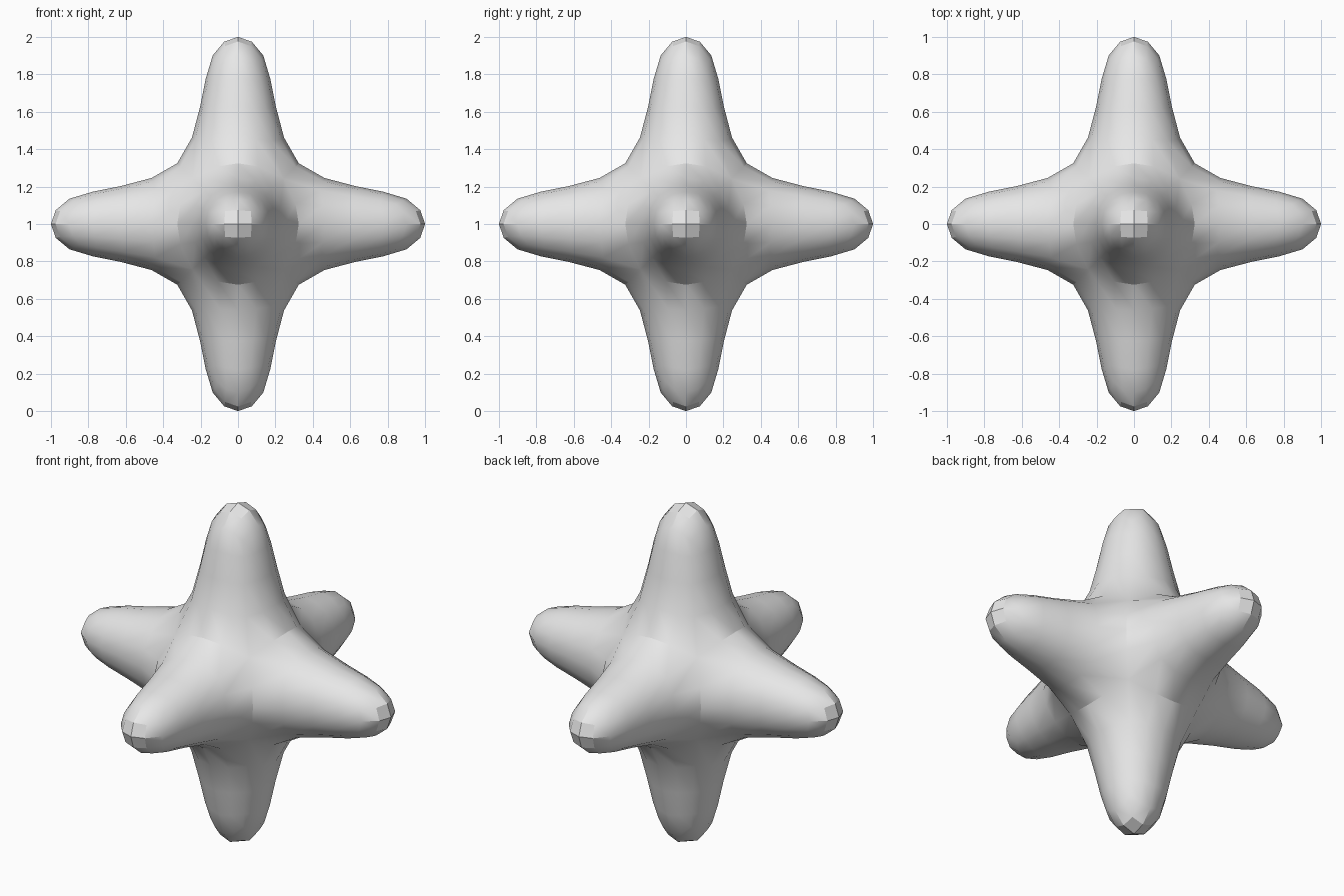
import bpy, bmesh, math

cube = bpy.data.objects.get("Cube")
if cube:
    bpy.data.objects.remove(cube, do_unlink=True)

HALF = 0.2102          # half width of the core cube
ARM = 4 * HALF         # arm length before smoothing

# Plain grey material
grey = bpy.data.materials.new("light_grey")
grey.use_nodes = True
color = (0.8, 0.8, 0.8, 1.0)
grey.diffuse_color = color
grey.node_tree.nodes["Principled BSDF"].inputs["Base Color"].default_value = color

# Cage: a cube with every face pulled out into an arm
bm = bmesh.new()
bmesh.ops.create_cube(bm, size=2 * HALF)
arms = bmesh.ops.extrude_discrete_faces(bm, faces=bm.faces[:])["faces"]
for tip in arms:
    tip.normal_update()
    bmesh.ops.translate(bm, verts=tip.verts[:], vec=tip.normal * ARM)
bmesh.ops.translate(bm, verts=bm.verts[:], vec=(0, 0, 1))
bmesh.ops.recalc_face_normals(bm, faces=bm.faces[:])
mesh = bpy.data.meshes.new("six_armed_star")
bm.to_mesh(mesh)
bm.free()
mesh.materials.append(grey)
star = bpy.data.objects.new("six_armed_star", mesh)
bpy.context.collection.objects.link(star)

# Round the cage, then smooth only the gentle edges
bpy.ops.object.select_all(action="DESELECT")
bpy.context.view_layer.objects.active = star
star.select_set(True)
subsurf = star.modifiers.new("rounding", "SUBSURF")
subsurf.levels = subsurf.render_levels = 2
subsurf.use_limit_surface = False
bpy.ops.object.modifier_apply(modifier=subsurf.name)
bpy.ops.object.shade_smooth_by_angle(angle=math.radians(30))
